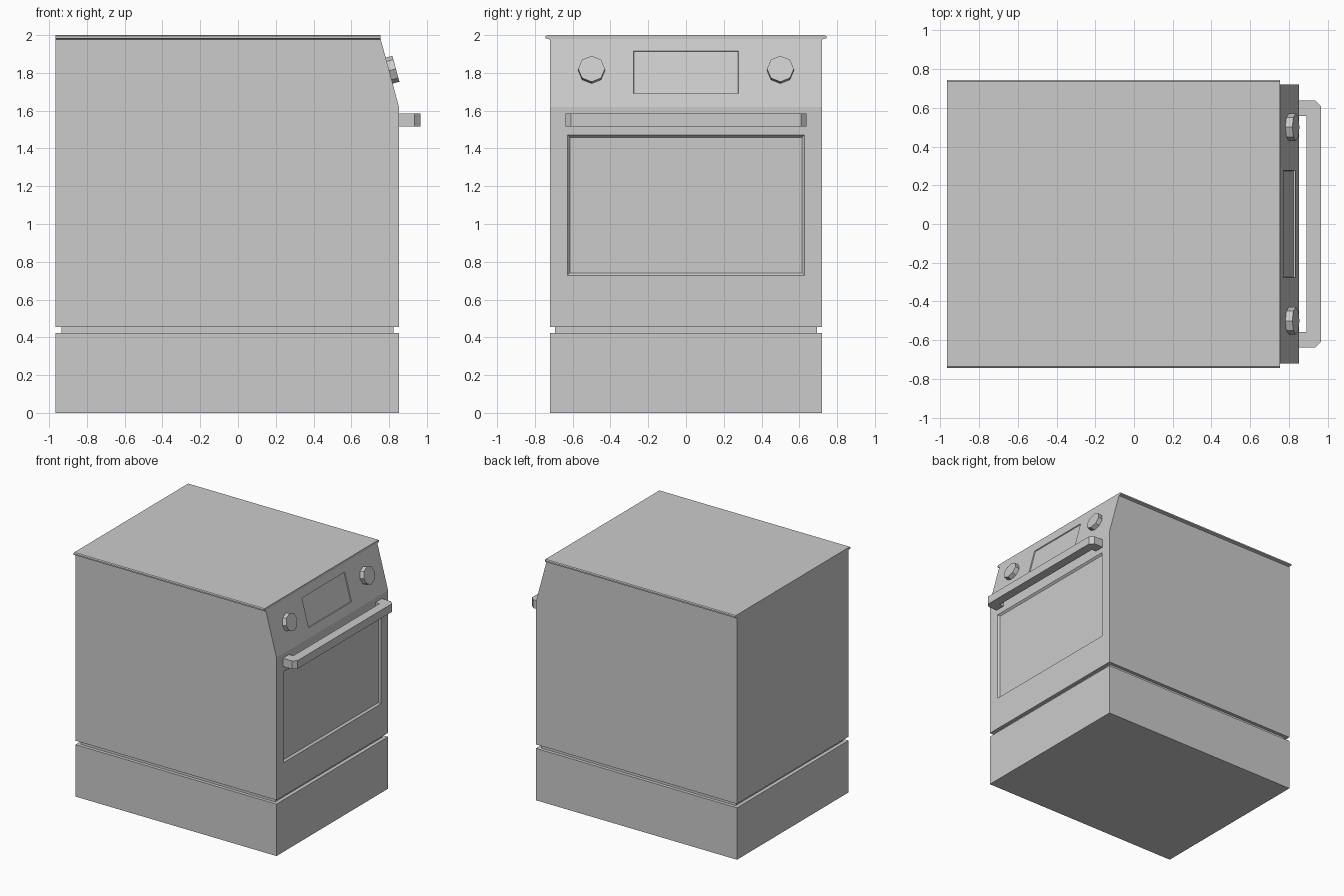
import bpy, bmesh, math
from mathutils import Vector, Matrix

if "Cube" in bpy.data.objects:
    bpy.data.objects.remove(bpy.data.objects["Cube"])

BACK, FRONT, SIDE = -0.965, 0.852, 0.72
SLOPE_LOW, SLOPE_TOP = Vector((FRONT, 0, 1.62)), Vector((0.755, 0, 1.98))


def finish(name, bm):
    bmesh.ops.recalc_face_normals(bm, faces=bm.faces)
    mesh = bpy.data.meshes.new(name)
    bm.to_mesh(mesh)
    bm.free()
    obj = bpy.data.objects.new(name, mesh)
    bpy.context.collection.objects.link(obj)
    return obj


def prism(points, offset):
    """Extrude a closed outline of 3D points by an offset vector."""
    bm = bmesh.new()
    face = bm.faces.new([bm.verts.new(p) for p in points])
    out = bmesh.ops.extrude_face_region(bm, geom=[face])["geom"]
    moved = [v for v in out if isinstance(v, bmesh.types.BMVert)]
    bmesh.ops.translate(bm, verts=moved, vec=offset)
    bmesh.ops.recalc_face_normals(bm, faces=bm.faces)
    return bm


def box(name, x0, x1, half_y, z0, z1):
    outline = [(x0, -half_y, z0), (x1, -half_y, z0), (x1, -half_y, z1), (x0, -half_y, z1)]
    return finish(name, prism(outline, (0, 2 * half_y, 0)))


def recess(bm, face, half_y, z0, z1, rim, depth):
    """Cut a shallow rectangular recess into a panel facing +x."""
    n, origin = face.normal.copy(), face.calc_center_median()
    for dy, push in ((0, 0), (rim, depth)):
        bmesh.ops.inset_individual(bm, faces=[face], thickness=0.01)
        for v in face.verts:
            z = z1 - dy if v.co.z > origin.z else z0 + dy
            x = origin.x - (z - origin.z) * n.z / n.x
            y = math.copysign(half_y - dy, v.co.y)
            v.co = Vector((x, y, z)) - n * push


# Plinth drawer and the groove above it
box("base_drawer", BACK, FRONT, SIDE, 0, 0.424)
box("base_groove", BACK + 0.03, FRONT - 0.03, SIDE - 0.027, 0.42, 0.46)

# Oven body with sloped control panel, window recess and display recess
profile = [(BACK, 0.456), (FRONT, 0.456), (SLOPE_LOW.x, SLOPE_LOW.z),
           (SLOPE_TOP.x, SLOPE_TOP.z), (BACK, SLOPE_TOP.z)]
bm = prism([(x, -SIDE, z) for x, z in profile], (0, 2 * SIDE, 0))
bm.normal_update()
door = next(f for f in bm.faces if f.normal.x > 0.99)
panel = next(f for f in bm.faces if 0.8 < f.normal.x < 0.99)
normal = panel.normal.copy()
recess(bm, door, 0.628, 0.727, 1.472, 0.013, 0.015)
recess(bm, panel, 0.277, 1.69, 1.917, 0.002, 0.008)
finish("oven_body", bm)

# Cooktop plate with bevelled side lips
half = [(0.72, 1.977), (0.743, 1.983), (0.743, 1.994), (0.735, 2.0)]
outline = half + [(-y, z) for y, z in reversed(half)]
finish("cooktop", prism([(BACK, y, z) for y, z in outline], (0.755 - BACK, 0, 0)))

# Door handle: bar with chamfered corners and two posts
half = [(FRONT - 0.005, 0.557), (FRONT - 0.005, 0.638), (0.935, 0.638), (0.965, 0.608)]
inner = [(0.89, 0.557)]
outline = inner + half + [(x, -y) for x, y in reversed(half)] + [(x, -y) for x, y in inner]
finish("door_handle", prism([(x, y, 1.517) for x, y in outline], (0, 0, 0.067)))

# Octagonal knobs standing square to the sloped panel
spot = SLOPE_LOW.lerp(SLOPE_TOP, (1.812 - SLOPE_LOW.z) / (SLOPE_TOP.z - SLOPE_LOW.z))
tilt = Matrix.Rotation(math.atan2(normal.x, normal.z), 4, 'Y')
for name, y in (("left_knob", -0.5), ("right_knob", 0.5)):
    bm = bmesh.new()
    place = Matrix.Translation(spot + Vector((0, y, 0)) + normal * 0.016) @ tilt
    bmesh.ops.create_cone(bm, cap_ends=True, segments=8, radius1=0.071, radius2=0.071,
                          depth=0.042, matrix=place)
    finish(name, bm)
